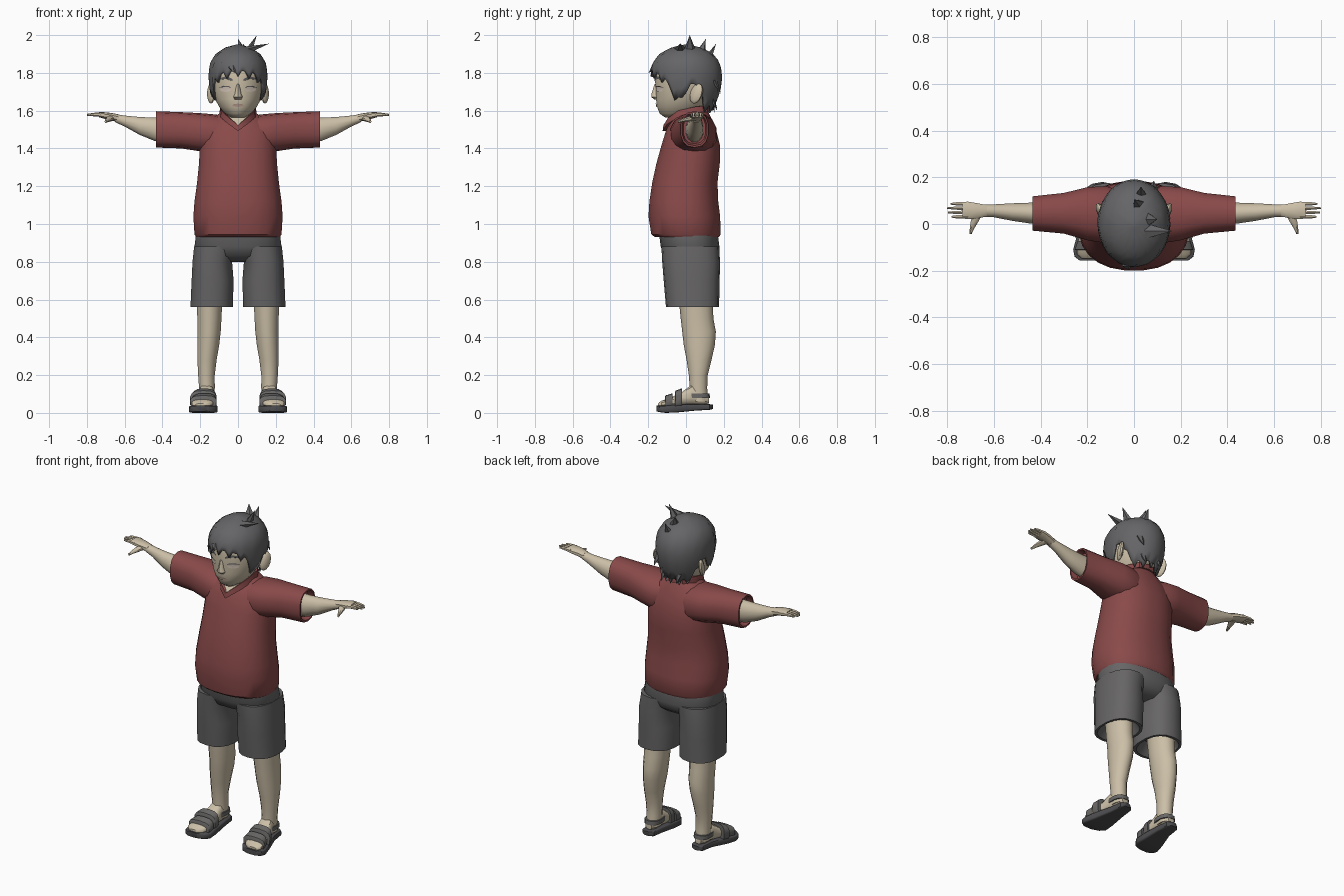
import bpy, bmesh, math
from mathutils import Vector


def material(name, rgb):
    m = bpy.data.materials.new(name)
    m.diffuse_color = (*rgb, 1)
    return m


SKIN = material("skin", (0.60, 0.52, 0.385))
SHIRT = material("shirt_red", (0.255, 0.068, 0.068))
SHORTS = material("shorts_grey", (0.135, 0.130, 0.130))
HAIR = material("hair_grey", (0.130, 0.128, 0.134))
SOLE = material("sole_dark", (0.075, 0.075, 0.080))
STRAP = material("strap_grey", (0.14, 0.137, 0.134))
EYE = material("eye_pale", (0.66, 0.56, 0.48))
LIP = material("lip", (0.42, 0.29, 0.23))


def finish(name, bm, mat, mirror=False, angle=40):
    bmesh.ops.recalc_face_normals(bm, faces=bm.faces)
    me = bpy.data.meshes.new(name)
    bm.to_mesh(me)
    bm.free()
    me.materials.append(mat)
    me.shade_smooth()
    me.set_sharp_from_angle(angle=math.radians(angle))
    ob = bpy.data.objects.new(name, me)
    bpy.context.collection.objects.link(ob)
    if mirror:
        ob.modifiers.new("mirror", "MIRROR")
    return ob


def loft(name, axis, rings, mat, mirror=False, n=16, power=2.0, angle=40):
    """Skin rings given as (position on axis, low1, high1, low2, high2)."""
    bm = bmesh.new()
    loops = []
    for pos, lo1, hi1, lo2, hi2 in rings:
        loop = []
        for i in range(n):
            t = 2 * math.pi * (i + 0.5) / n
            c, s = math.cos(t), math.sin(t)
            u = (lo1 + hi1) / 2 + (hi1 - lo1) / 2 * math.copysign(abs(c) ** (2 / power), c)
            v = (lo2 + hi2) / 2 + (hi2 - lo2) / 2 * math.copysign(abs(s) ** (2 / power), s)
            co = [u, v]
            co.insert(axis, pos)
            loop.append(bm.verts.new(co))
        loops.append(loop)
    for a, b in zip(loops, loops[1:]):
        for i in range(n):
            j = (i + 1) % n
            bm.faces.new((a[i], a[j], b[j], b[i]))
    bm.faces.new(loops[0])
    bm.faces.new(loops[-1])
    return finish(name, bm, mat, mirror, angle)


def lerp(table, x):
    for (x0, *a), (x1, *b) in zip(table, table[1:]):
        if x <= x1:
            f = max(0, (x - x0) / (x1 - x0))
            return [p + (q - p) * f for p, q in zip(a, b)]
    return list(table[-1][1:])


# Shirt body, sleeves and collar
loft("shirt_body", 2, [
    (0.97, -0.20, 0.20, -0.14, 0.15), (0.93, -0.222, 0.222, -0.165, 0.175),
    (0.945, -0.232, 0.232, -0.185, 0.185), (1.04, -0.238, 0.238, -0.20, 0.182),
    (1.12, -0.232, 0.232, -0.195, 0.172), (1.22, -0.218, 0.218, -0.18, 0.168),
    (1.32, -0.208, 0.208, -0.158, 0.18), (1.42, -0.203, 0.203, -0.13, 0.18),
    (1.50, -0.195, 0.195, -0.105, 0.16), (1.56, -0.14, 0.14, -0.07, 0.135),
    (1.60, -0.075, 0.075, -0.025, 0.115)], SHIRT, n=24, power=2.3)
loft("sleeve", 0, [
    (0.02, -0.06, 0.13, 1.38, 1.56), (0.12, -0.085, 0.165, 1.37, 1.58),
    (0.20, -0.072, 0.160, 1.385, 1.587), (0.30, -0.043, 0.135, 1.40, 1.592),
    (0.435, -0.030, 0.120, 1.405, 1.597), (0.435, -0.022, 0.112, 1.415, 1.588),
    (0.40, -0.015, 0.105, 1.425, 1.58)], SHIRT, True, 14, 2.4)
bm = bmesh.new()
path = [((0, -0.112, 1.508), 0.012), ((0.045, -0.088, 1.545), 0.013), ((0.082, -0.035, 1.582), 0.014),
        ((0.085, 0.05, 1.603), 0.014), ((0.05, 0.105, 1.61), 0.013), ((0, 0.118, 1.61), 0.013)]
rows = []
for (x, y, z), r in path:
    out = Vector((x, y - 0.04, 0)).normalized() * r
    p = Vector((x, y, z))
    up = Vector((0, 0, r * 1.3))
    rows.append([bm.verts.new(q) for q in (p + out - up, p + out * 0.6 + up, p - out * 0.6 + up, p - out - up)])
for a, b in zip(rows, rows[1:]):
    for i in range(4):
        bm.faces.new((a[i], a[(i + 1) % 4], b[(i + 1) % 4], b[i]))
finish("collar", bm, SHIRT, True)
bm = bmesh.new()
bm.faces.new([bm.verts.new(p) for p in
              ((0, -0.116, 1.515), (0.04, -0.098, 1.548), (0.075, -0.045, 1.585), (0, -0.07, 1.585))])
finish("neck_opening", bm, SKIN, True)

# Shorts
loft("shorts_hips", 2, [
    (0.80, -0.13, 0.13, -0.05, 0.12), (0.83, -0.20, 0.20, -0.11, 0.16),
    (0.88, -0.232, 0.232, -0.135, 0.178), (0.96, -0.222, 0.222, -0.145, 0.168)],
    SHORTS, n=24, power=2.4)
loft("shorts_leg", 2, [
    (0.62, 0.07, 0.21, -0.04, 0.13), (0.56, 0.04, 0.24, -0.09, 0.16),
    (0.56, 0.026, 0.253, -0.106, 0.175), (0.70, 0.022, 0.247, -0.118, 0.178),
    (0.80, 0.03, 0.242, -0.126, 0.180), (0.88, 0.0, 0.234, -0.13, 0.176)],
    SHORTS, True, 18, 2.4)

# Legs and feet
loft("lower_leg", 2, [
    (0.06, 0.125, 0.205, 0.02, 0.12), (0.13, 0.122, 0.207, 0.02, 0.112),
    (0.20, 0.122, 0.212, 0.015, 0.115), (0.28, 0.112, 0.216, 0.003, 0.135),
    (0.36, 0.098, 0.217, -0.012, 0.153), (0.43, 0.09, 0.216, -0.02, 0.158),
    (0.50, 0.086, 0.217, -0.028, 0.145), (0.62, 0.08, 0.22, -0.04, 0.14)], SKIN, True, 14)
loft("foot", 1, [
    (0.122, 0.145, 0.185, 0.05, 0.09), (0.09, 0.13, 0.202, 0.04, 0.13),
    (0.03, 0.126, 0.208, 0.04, 0.15), (-0.03, 0.124, 0.225, 0.04, 0.105),
    (-0.09, 0.122, 0.248, 0.03, 0.078), (-0.13, 0.14, 0.245, 0.03, 0.065),
    (-0.147, 0.17, 0.225, 0.03, 0.05)], SKIN, True, 12, 2.6)
loft("sandal_sole", 1, [
    (0.142, 0.15, 0.182, 0.02, 0.045), (0.125, 0.127, 0.203, 0.016, 0.046),
    (0.05, 0.12, 0.212, 0.012, 0.048), (-0.05, 0.11, 0.245, 0.002, 0.044),
    (-0.11, 0.107, 0.261, 0.0, 0.038), (-0.14, 0.128, 0.255, 0.004, 0.038),
    (-0.157, 0.165, 0.232, 0.008, 0.038)], SOLE, True, 16, 7)
for name, y0, y1, top in (("toe_strap", -0.112, -0.072, 0.092), ("instep_strap", -0.058, -0.022, 0.118)):
    loft(name, 1, [(y0, 0.114, 0.252, 0.02, top - 0.006), (y0 + 0.003, 0.112, 0.254, 0.02, top),
                   (y1, 0.114, 0.242, 0.02, top + 0.012)], STRAP, True, 14, 3)
loft("heel_strap", 2, [(0.078, 0.118, 0.212, 0.0, 0.127), (0.102, 0.118, 0.212, 0.0, 0.125)],
     STRAP, True, 14, 2.5)

# Arms and hands
loft("arm", 0, [
    (0.36, -0.005, 0.095, 1.425, 1.565), (0.44, 0.0, 0.093, 1.437, 1.565),
    (0.52, 0.012, 0.09, 1.47, 1.568), (0.60, 0.028, 0.085, 1.515, 1.575),
    (0.65, 0.03, 0.083, 1.538, 1.583)], SKIN, True, 12)
loft("palm", 0, [
    (0.63, 0.032, 0.082, 1.535, 1.58), (0.67, 0.022, 0.09, 1.55, 1.588),
    (0.71, 0.02, 0.097, 1.558, 1.592), (0.735, 0.022, 0.096, 1.565, 1.592)], SKIN, True, 10, 2.6)
for i, tip in enumerate((0.782, 0.797, 0.80, 0.785)):
    y = 0.031 + i * 0.0185
    loft("finger_%d" % (i + 1), 0, [
        (0.71, y - 0.009, y + 0.009, 1.566, 1.590), (0.76, y - 0.008, y + 0.008, 1.570, 1.589),
        (tip, y - 0.004, y + 0.004, 1.572, 1.583)], SKIN, True, 6)
loft("thumb", 1, [
    (0.05, 0.645, 0.69, 1.545, 1.578), (0.015, 0.662, 0.70, 1.542, 1.570),
    (-0.02, 0.684, 0.704, 1.538, 1.558), (-0.043, 0.695, 0.706, 1.535, 1.548)], SKIN, True, 8)

# Neck, head and ears
loft("neck", 2, [(1.50, -0.08, 0.08, -0.035, 0.115), (1.57, -0.066, 0.066, -0.025, 0.105),
                 (1.68, -0.07, 0.07, -0.03, 0.11)], SKIN, n=14)
HEAD = [(1.563, -0.035, 0.035, -0.11, -0.02), (1.585, -0.07, 0.07, -0.14, 0.06),
        (1.62, -0.10, 0.10, -0.154, 0.10), (1.66, -0.122, 0.122, -0.16, 0.125),
        (1.71, -0.137, 0.137, -0.160, 0.145), (1.78, -0.142, 0.142, -0.168, 0.165),
        (1.85, -0.132, 0.132, -0.155, 0.155), (1.90, -0.095, 0.095, -0.11, 0.115),
        (1.925, -0.04, 0.04, -0.05, 0.05)]
loft("head", 2, HEAD, SKIN, n=24)
bm = bmesh.new()
bmesh.ops.create_uvsphere(bm, u_segments=10, v_segments=7, radius=1)
for v in bm.verts:
    x, y, z = v.co
    v.co = (0.143 + 0.018 * x + 0.012 * y, 0.055 + 0.033 * y + 0.012 * z, 1.69 + 0.053 * z)
finish("ear", bm, SKIN, True)
loft("nose", 2, [(1.66, -0.018, 0.018, -0.168, -0.14), (1.672, -0.026, 0.026, -0.184, -0.13),
                 (1.69, -0.017, 0.017, -0.182, -0.13), (1.74, -0.009, 0.009, -0.167, -0.13)], SKIN, n=10)


# Thin facial details that follow the curve of the head
def face_plate(name, outline, mat, mirror=True, lift=0.004):
    bm = bmesh.new()

    def vert(x, z):
        lo, hi, front, back = lerp(HEAD, z)
        y = (front + back) / 2 - (back - front) / 2 * math.sqrt(1 - (x / hi) ** 2)
        return bm.verts.new((x, y - lift, z))
    k = len(outline)
    mid = vert(sum(p[0] for p in outline) / k, sum(p[1] for p in outline) / k)
    ring = [vert(*p) for p in outline]
    for i in range(k):
        bm.faces.new((mid, ring[i], ring[(i + 1) % k]))
    finish(name, bm, mat, mirror)


def oval(cx, cz, rx, rz, n=12):
    return [(cx + rx * math.cos(2 * math.pi * i / n), cz + rz * math.sin(2 * math.pi * i / n)) for i in range(n)]


face_plate("eye", oval(0.066, 1.714, 0.030, 0.015), EYE)
face_plate("eyelid_line", [(0.034, 1.722), (0.05, 1.731), (0.08, 1.732), (0.102, 1.72),
                           (0.08, 1.727), (0.05, 1.726)], HAIR, lift=0.006)
face_plate("eyebrow", [(0.03, 1.757), (0.06, 1.768), (0.102, 1.764), (0.104, 1.771),
                       (0.06, 1.783), (0.03, 1.768)], HAIR)
face_plate("mouth", oval(0, 1.628, 0.030, 0.009), LIP, False)

# Hair cap with a jagged hem that clears the face and ears
HEM = [(0, 1.815), (0.6, 1.80), (0.95, 1.77), (1.2, 1.68), (1.42, 1.66), (1.6, 1.745),
       (2.0, 1.735), (2.2, 1.63), (2.7, 1.62), (3.15, 1.635)]
SCALE = [(1.58, 0.70), (1.64, 0.82), (1.70, 0.95), (1.78, 1.0), (1.85, 0.95), (1.90, 0.76), (1.935, 0.42),
         (1.95, 0.06)]
N, M = 48, 9
bm = bmesh.new()
cols = []
for i in range(N):
    a = 2 * math.pi * i / N
    fold = min(a, 2 * math.pi - a)
    hem = lerp(HEM, fold)[0] - (0.035 if i % 3 == 0 else 0)
    col = []
    for j in range(M + 1):
        t = math.sin(j / M * math.pi / 2)
        z = hem + (1.95 - hem) * t
        f = lerp(SCALE, z)[0]
        if fold < 1.0 and z < 1.84:
            f = max(f, 0.97)
        col.append(bm.verts.new((0.157 * f * math.sin(a), 0.002 - 0.190 * f * math.cos(a), z)))
    cols.append(col)
for i in range(N):
    a, b = cols[i], cols[(i + 1) % N]
    for j in range(M):
        bm.faces.new((a[j], b[j], b[j + 1], a[j + 1]))
bm.faces.new([c[M] for c in cols])
cap = finish("hair_cap", bm, HAIR, angle=50)
mod = cap.modifiers.new("thickness", "SOLIDIFY")
mod.thickness = 0.012
mod.offset = -1

# Loose tufts: base, tip, base radius
TUFTS = [((0.05, -0.03, 1.92), (0.165, -0.03, 1.955), 0.035), ((0.06, 0.02, 1.92), (0.10, 0.02, 2.0), 0.032),
         ((0.02, 0.08, 1.915), (0.0, 0.105, 1.98), 0.030), ((0.03, 0.12, 1.88), (0.03, 0.16, 1.955), 0.032),
         ((-0.03, -0.17, 1.83), (-0.02, -0.198, 1.80), 0.025), ((0.05, 0.13, 1.68), (0.05, 0.165, 1.60), 0.03),
         ((-0.05, 0.13, 1.68), (-0.05, 0.165, 1.61), 0.03), ((0.0, 0.14, 1.68), (0.0, 0.15, 1.59), 0.03),
         ((0.08, 0.15, 1.76), (0.085, 0.185, 1.69), 0.025)]
for k, (base, tip, r) in enumerate(TUFTS):
    base, tip = Vector(base), Vector(tip)
    d = tip - base
    bm = bmesh.new()
    bmesh.ops.create_cone(bm, cap_ends=True, segments=5, radius1=r, radius2=0, depth=d.length)
    for v in bm.verts:
        v.co.z += d.length / 2
        v.co.y *= 0.6
    bmesh.ops.rotate(bm, verts=bm.verts, matrix=d.to_track_quat("Z", "Y").to_matrix())
    bmesh.ops.translate(bm, verts=bm.verts, vec=base)
    finish("hair_tuft_%d" % (k + 1), bm, HAIR)
